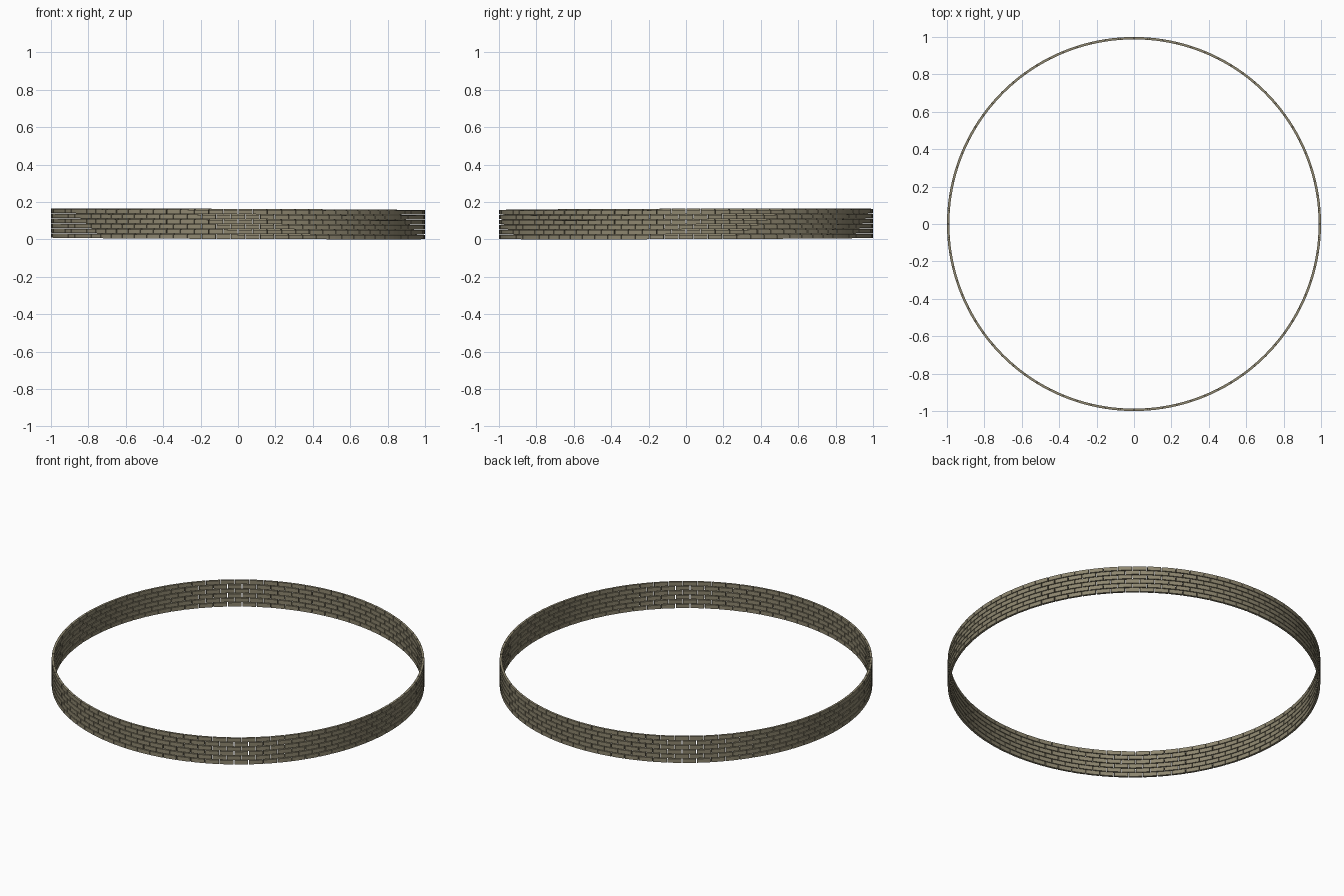
import bpy, bmesh, math

if "Cube" in bpy.data.objects:
    bpy.data.objects.remove(bpy.data.objects["Cube"])

# Ring wall of loose blocks in running bond, leaning very slightly
COURSES, BRICKS = 6, 80
HEIGHT, GAP = 0.155, 0.004
R_OUT, R_IN = 1.0, 0.987
TILT_X, TILT_Y = -0.004, 0.003
LIFT = math.hypot(TILT_X, TILT_Y)

stone = bpy.data.materials.new("weathered stone")
stone.diffuse_color = (0.27, 0.24, 0.16, 1)
stone.use_nodes = True
stone.node_tree.nodes["Principled BSDF"].inputs["Base Color"].default_value = stone.diffuse_color

block_h = (HEIGHT - GAP * (COURSES - 1)) / COURSES
step = 2 * math.pi / BRICKS
half = (step - GAP) / 2


def point(r, a, z):
    x, y = r * math.cos(a), r * math.sin(a)
    return x, y, z + LIFT + TILT_X * x + TILT_Y * y


def add_block(bm, a, z):
    """One block, a curved box made of two segments."""
    rings = []
    for t in (-half, 0, half):
        rings.append([bm.verts.new(point(r, a + t, h)) for r, h in
                      ((R_IN, z), (R_OUT, z), (R_OUT, z + block_h), (R_IN, z + block_h))])
    for p, q in zip(rings, rings[1:]):
        for i in range(4):
            j = (i + 1) % 4
            bm.faces.new((p[i], p[j], q[j], q[i]))
    bm.faces.new(rings[0][::-1])
    bm.faces.new(rings[-1])


# One object per course, every second course shifted by half a block
for c in range(COURSES):
    bm = bmesh.new()
    for b in range(BRICKS):
        add_block(bm, (b + 0.5 * (c % 2)) * step, c * (block_h + GAP))
    bmesh.ops.recalc_face_normals(bm, faces=bm.faces)
    mesh = bpy.data.meshes.new("block_course")
    bm.to_mesh(mesh)
    bm.free()
    mesh.materials.append(stone)
    bpy.context.collection.objects.link(bpy.data.objects.new(f"block_course_{c + 1}", mesh))
